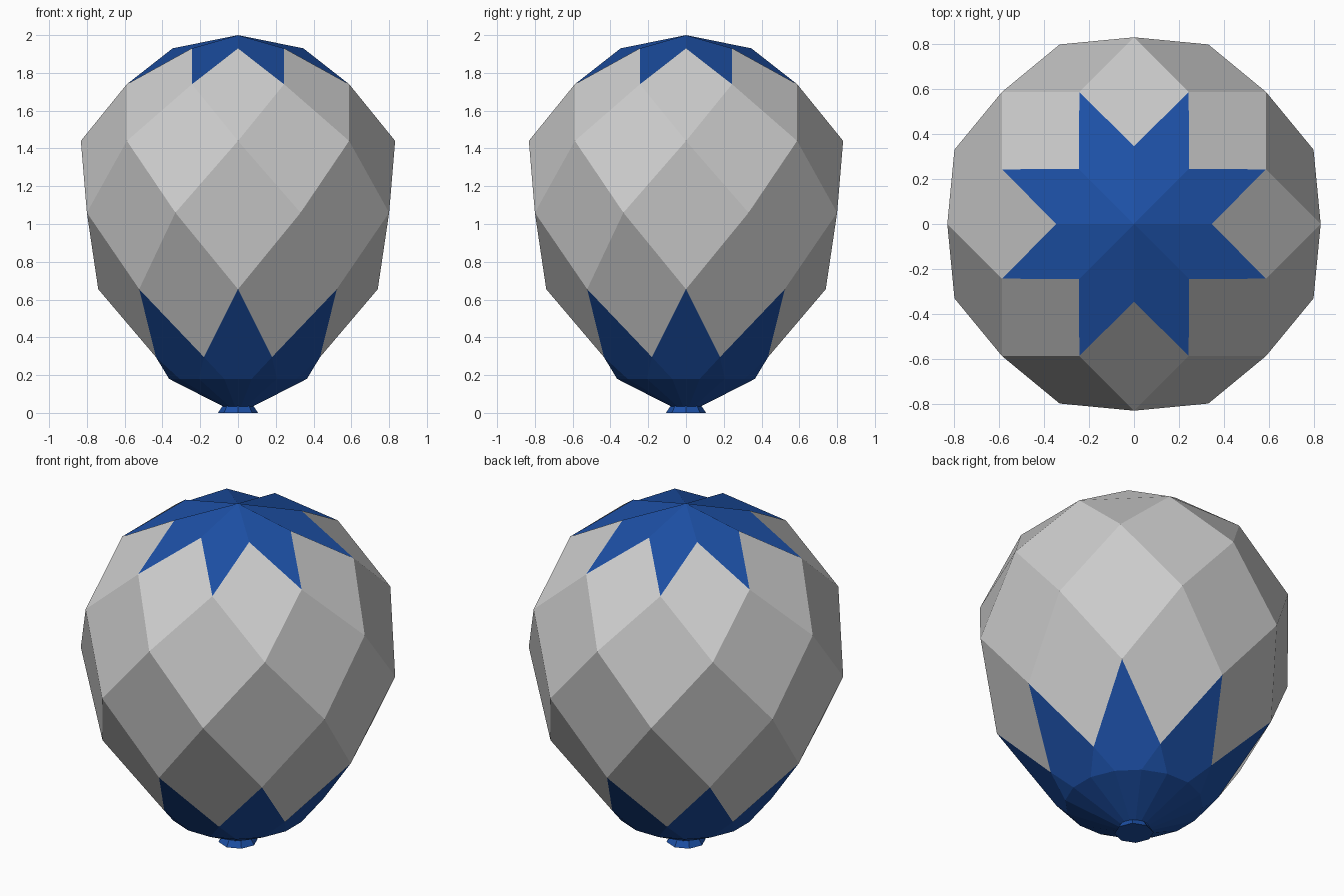
import bpy
from math import cos, sin, radians

if "Cube" in bpy.data.objects:
    bpy.data.objects.remove(bpy.data.objects["Cube"])

BLUE = bpy.data.materials.new("blue_fabric")
BLUE.diffuse_color = (0.012, 0.08, 0.38, 1)
BLUE.use_nodes = True
BLUE.node_tree.nodes["Principled BSDF"].inputs["Base Color"].default_value = BLUE.diffuse_color

# rings of the diamond lattice: (radius, height); odd rings are turned half a step
RINGS = [(0.0, 2.0), (0.346, 1.93), (0.637, 1.74), (0.832, 1.44),
         (0.866, 1.06), (0.74, 0.655), (0.47, 0.295)]


def polar(r, z, deg):
    a = radians(deg)
    return (r * cos(a), r * sin(a), z)


def node(ring, deg):
    return polar(*RINGS[ring], deg)


def make(name, faces, mat=None):
    """Build a flat shaded object from faces given as corner points."""
    verts, index, polys = [], {}, []
    for face in faces:
        poly = []
        for p in face:
            key = tuple(round(c, 4) for c in p)
            if key not in index:
                index[key] = len(verts)
                verts.append(p)
            poly.append(index[key])
        polys.append(poly)
    mesh = bpy.data.meshes.new(name)
    mesh.from_pydata(verts, [], polys)
    mesh.update()
    ob = bpy.data.objects.new(name, mesh)
    bpy.context.collection.objects.link(ob)
    if mat:
        mesh.materials.append(mat)
    return ob


def diamonds(top):
    """Eight diamonds whose upper corners lie on the given ring."""
    start = 0 if top % 2 else 22.5
    faces = []
    for k in range(8):
        a = start + 45 * k
        if top > 1:
            # rings alternate between 0 and 22.5 degrees
            a = 45 * k + (0 if top % 2 else 22.5)
        faces.append([node(top + 1, a - 22.5), node(top + 2, a),
                      node(top + 1, a + 22.5), node(top, a)])
    return faces


# star-shaped crown, creased from the apex to each point
make("crown_star", [[node(0, 0), node(1, a - 22.5), node(2, a), node(1, a + 22.5)]
                    for a in [22.5 + 45 * k for k in range(8)]], BLUE)

# grey faceted envelope
make("envelope", [f for top in range(1, 5) for f in diamonds(top)])

# blue pointed base narrowing to the neck
CUT, THROAT = (0.372, 0.18), (0.082, 0.035)
base = []
for k in range(8):
    a = 45 * k
    b = a + 22.5
    base.append([node(5, a), node(6, a - 22.5), polar(*CUT, a - 11.25),
                 polar(*CUT, a + 11.25), node(6, b)])
    base.append([node(6, b), polar(*CUT, b - 11.25), polar(*CUT, b + 11.25)])
for k in range(16):
    a = 22.5 * k
    base.append([polar(*CUT, a - 11.25), polar(*THROAT, a - 11.25),
                 polar(*THROAT, a + 11.25), polar(*CUT, a + 11.25)])
make("base", base, BLUE)

# flared neck with closed underside
NECK_TOP, NECK_END = (0.08, 0.04), (0.106, 0.0)
neck = [[polar(*NECK_TOP, a), polar(*NECK_END, a),
         polar(*NECK_END, a + 45), polar(*NECK_TOP, a + 45)]
        for a in range(0, 360, 45)]
neck.append([polar(*NECK_END, -a) for a in range(0, 360, 45)])
make("neck", neck, BLUE)
